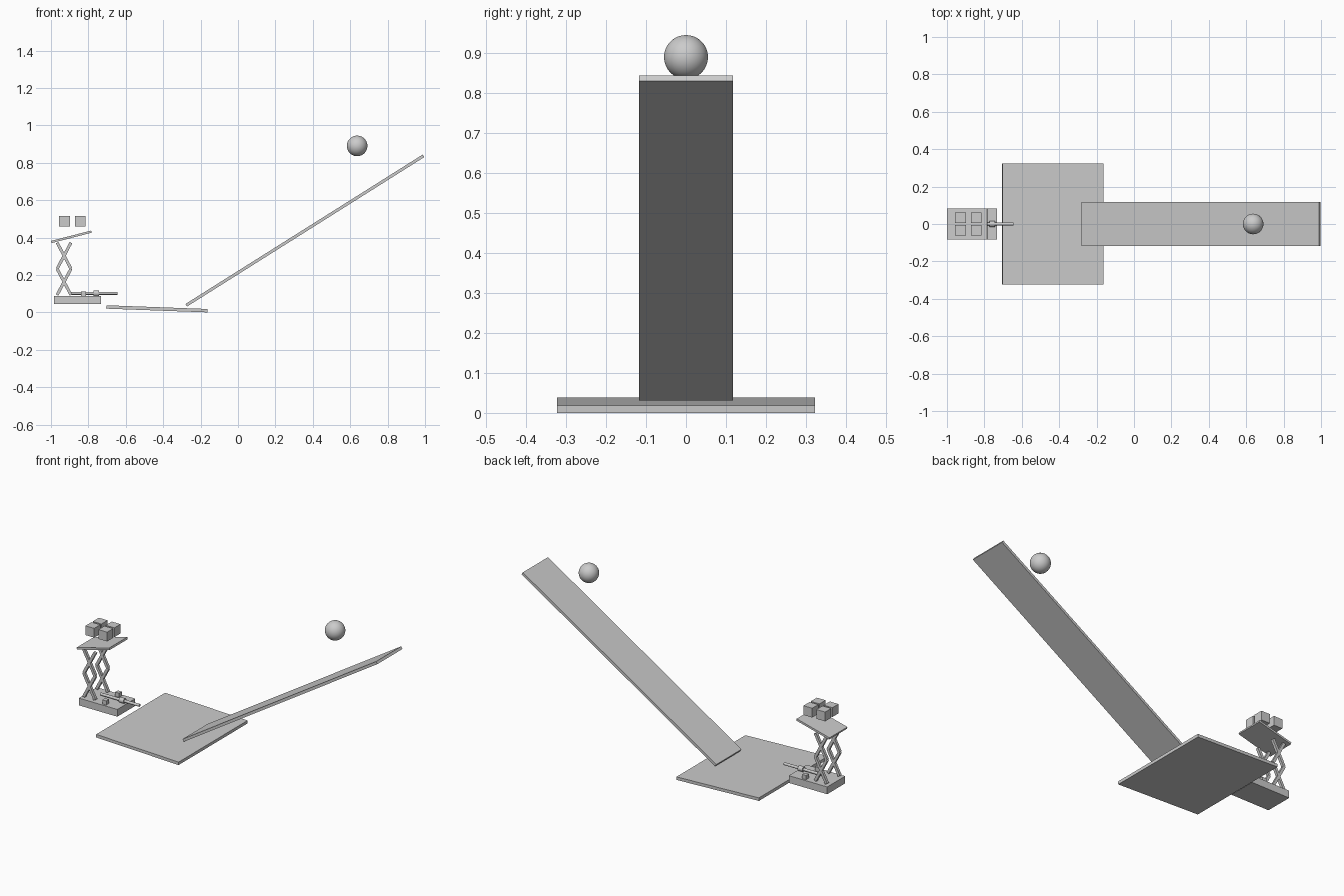
import bpy
from math import atan2, hypot, radians, pi

if "Cube" in bpy.data.objects:
    bpy.data.objects.remove(bpy.data.objects["Cube"])


def box(name, center, size, tilt=0.0):
    """Box with a tilt about y; positive tilt raises the +x end."""
    bpy.ops.mesh.primitive_cube_add(size=1, location=center, rotation=(0, -tilt, 0))
    ob = bpy.context.object
    ob.name = name
    ob.scale = size
    return ob


def bar(name, a, b, y, width):
    """Square bar between two (x, z) points in the plane y."""
    dx, dz = b[0] - a[0], b[1] - a[1]
    return box(name, ((a[0] + b[0]) / 2, y, (a[1] + b[1]) / 2),
               (hypot(dx, dz), width, width), atan2(dz, dx))


def rod_x(name, x0, x1, z, radius, sides=24):
    """Cylinder lying along x at y = 0."""
    bpy.ops.mesh.primitive_cylinder_add(vertices=sides, radius=radius, depth=x1 - x0,
                                        location=((x0 + x1) / 2, 0, z),
                                        rotation=(0, pi / 2, 0))
    bpy.context.object.name = name
    bpy.ops.object.shade_smooth_by_angle(angle=radians(40))


# Long ramp and tilted landing plate
box("ramp", (0.3575, 0, 0.4375), (1.5, 0.236, 0.016), radians(32.2))
box("landing_plate", (-0.434, 0, 0.019), (0.541, 0.646, 0.018), radians(-2.1))

# Ball above the ramp
bpy.ops.mesh.primitive_uv_sphere_add(segments=48, ring_count=24, radius=0.055,
                                     location=(0.637, 0, 0.89))
bpy.context.object.name = "ball"
bpy.ops.object.shade_smooth()

# Scissor lift: base and tilted platform
box("lift_base", (-0.859, 0, 0.065), (0.252, 0.168, 0.043))
box("lift_platform", (-0.891, 0, 0.404), (0.222, 0.168, 0.012), radians(14.5))

# Two stages of crossed arms on both sides
xl, xr = -0.967, -0.893
for side in (-1, 1):
    for stage in range(2):
        z0 = 0.093 + 0.14 * stage
        z1 = z0 + 0.14
        bar("scissor_arm", (xl, z0), (xr, z1), side * 0.06, 0.016)
        bar("scissor_arm", (xr, z0), (xl, z1), side * 0.06, 0.016)
    # Small pegs on the base
    box("base_peg", (-0.826, side * 0.06, 0.098), (0.026, 0.026, 0.026))

# Push rod with collar
rod_x("push_rod", -0.90, -0.645, 0.102, 0.008)
rod_x("rod_collar", -0.773, -0.742, 0.102, 0.015)

# Four cubes over the platform
for x in (-0.928, -0.843):
    for y in (-0.034, 0.034):
        box("cube", (x, y, 0.487), (0.057, 0.057, 0.055))
